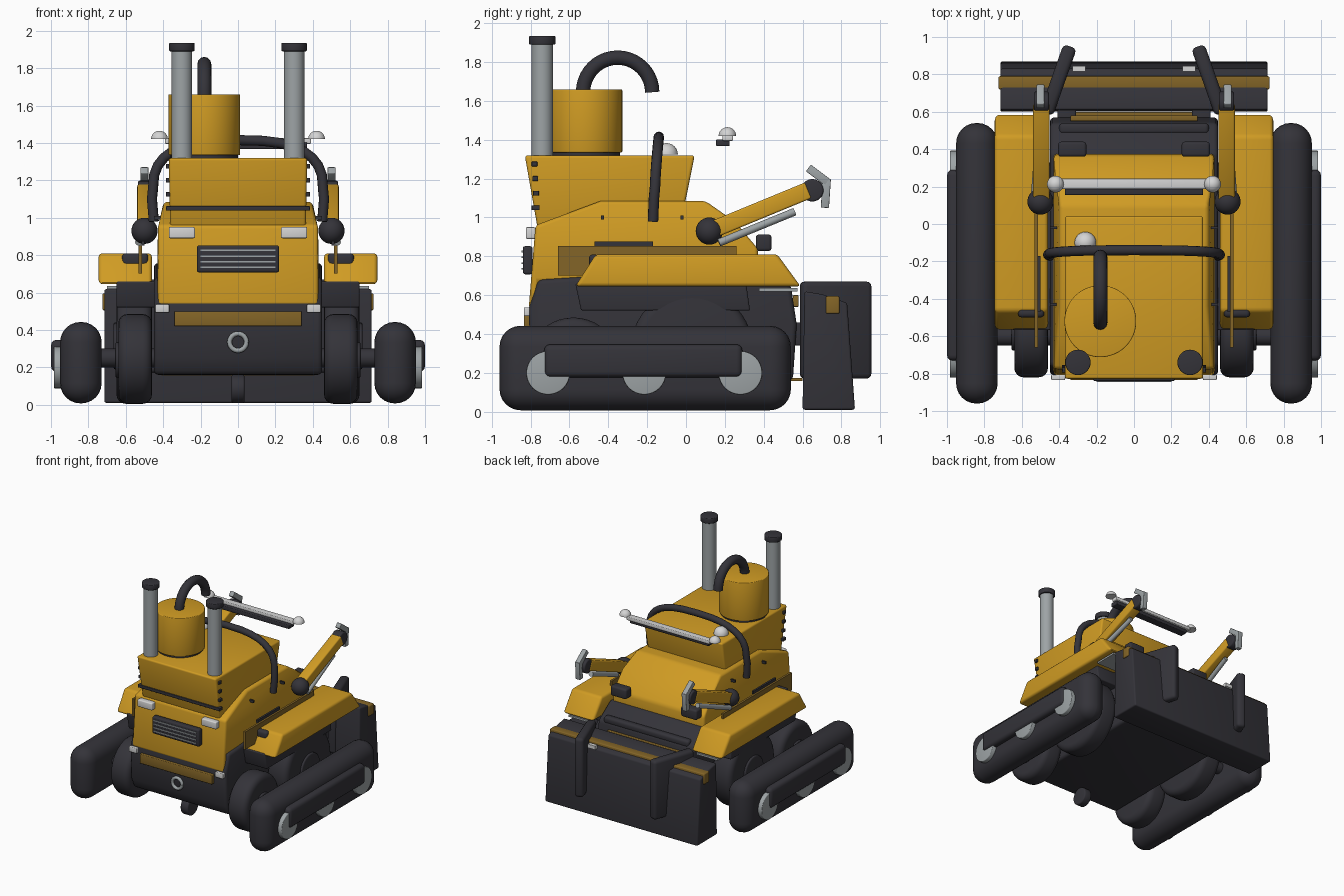
import bpy, bmesh, math
from mathutils import Vector, Matrix

cube = bpy.data.objects.get("Cube")
if cube:
    bpy.data.objects.remove(cube, do_unlink=True)


def material(name, rgb):
    m = bpy.data.materials.new(name)
    m.use_nodes = True
    m.diffuse_color = (*rgb, 1)
    m.node_tree.nodes["Principled BSDF"].inputs["Base Color"].default_value = (*rgb, 1)
    return m


YELLOW = material("yellow paint", (0.63, 0.33, 0.017))
OLIVE = material("dull ochre", (0.23, 0.13, 0.02))
DARK = material("charcoal", (0.034, 0.033, 0.041))
GREY = material("steel grey", (0.34, 0.37, 0.38))
PALE = material("pale grey", (0.66, 0.66, 0.66))


def finish(name, bm, mat, bevel=0, segments=3):
    """Round the sharp edges, then make a smooth-shaded object."""
    bmesh.ops.recalc_face_normals(bm, faces=bm.faces)
    if bevel:
        sharp = [e for e in bm.edges if e.calc_face_angle(0) > 0.45]
        bmesh.ops.bevel(bm, geom=sharp, offset=bevel, segments=segments,
                        profile=0.5, affect='EDGES', clamp_overlap=True)
    me = bpy.data.meshes.new(name)
    bm.to_mesh(me)
    bm.free()
    me.materials.append(mat)
    me.polygons.foreach_set("use_smooth", [True] * len(me.polygons))
    me.set_sharp_from_angle(angle=math.radians(35))
    ob = bpy.data.objects.new(name, me)
    bpy.context.collection.objects.link(ob)
    return ob


def box(name, centre, size, mat, bevel=0, segments=3, turn=0):
    bm = bmesh.new()
    m = Matrix.Translation(centre) @ Matrix.Rotation(turn, 4, 'Z') @ Matrix.Diagonal((*size, 1))
    bmesh.ops.create_cube(bm, size=1, matrix=m)
    return finish(name, bm, mat, bevel, segments)


def slab(name, outline, x0, x1, mat, bevel=0, taper=None):
    """Side outline (y, z) extruded in x; taper scales x as a function of z."""
    bm = bmesh.new()
    face = bm.faces.new([bm.verts.new((x0, y, z)) for y, z in outline])
    new = bmesh.ops.extrude_face_region(bm, geom=[face])["geom"]
    for v in new:
        if isinstance(v, bmesh.types.BMVert):
            v.co.x = x1
    if taper:
        for v in bm.verts:
            v.co.x *= taper(v.co.z)
    return finish(name, bm, mat, bevel)


def rod(name, a, b, r, mat, sides=32, bevel=0, segments=3):
    a, b = Vector(a), Vector(b)
    d = b - a
    bm = bmesh.new()
    m = (Matrix.Translation((a + b) / 2) @ d.to_track_quat('Z', 'Y').to_matrix().to_4x4()
         @ Matrix.Rotation(math.pi / 4, 4, 'Z'))
    bmesh.ops.create_cone(bm, cap_ends=True, segments=sides, radius1=r, radius2=r,
                          depth=d.length, matrix=m)
    return finish(name, bm, mat, bevel, segments)


def ball(name, centre, r, mat, half=False):
    bm = bmesh.new()
    bmesh.ops.create_uvsphere(bm, u_segments=24, v_segments=16, radius=r)
    if half:
        bmesh.ops.bisect_plane(bm, geom=bm.verts[:] + bm.edges[:] + bm.faces[:], dist=1e-4,
                               plane_co=(0, 0, 0), plane_no=(0, 0, -1), clear_outer=True)
        bmesh.ops.holes_fill(bm, edges=[e for e in bm.edges if e.is_boundary])
    bmesh.ops.translate(bm, verts=bm.verts, vec=centre)
    return finish(name, bm, mat)


def tube(name, points, r, mat):
    cu = bpy.data.curves.new(name, 'CURVE')
    cu.dimensions = '3D'
    cu.bevel_depth, cu.bevel_resolution, cu.use_fill_caps = r, 4, True
    sp = cu.splines.new('POLY')
    sp.points.add(len(points) - 1)
    for p, co in zip(sp.points, points):
        p.co = (*co, 1)
    tmp = bpy.data.objects.new(name + " path", cu)
    bpy.context.collection.objects.link(tmp)
    me = bpy.data.meshes.new_from_object(tmp.evaluated_get(bpy.context.evaluated_depsgraph_get()))
    bpy.data.objects.remove(tmp, do_unlink=True)
    bm = bmesh.new()
    bm.from_mesh(me)
    bpy.data.meshes.remove(me)
    return finish(name, bm, mat)


# Chassis and yellow hull
slab("chassis", [(-.81, .53), (-.76, .68), (.38, .76), (.54, .65), (.57, .45), (.55, .16),
                 (-.76, .16), (-.8, .25)], -.45, .45, DARK, .025)
slab("hull", [(-.81, .53), (-.775, .96), (-.44, 1.085), (.1, 1.085), (.25, .98), (.37, .84),
              (.38, .67), (-.76, .67), (-.76, .53)], -.43, .43, YELLOW, .02,
     lambda z: .92 if z > 1.05 else 1)
box("front_hood_edge", (0, .51, .66), (.8, .06, .06), DARK, .02)
box("front_hood_stripe", (0, .565, .57), (.68, .03, .06), OLIVE, .005)
box("front_lower_strip", (0, .57, .165), (.82, .06, .015), OLIVE)
rod("rear_caster", (-.035, -.65, .085), (.035, -.65, .085), .075, DARK, bevel=.01)

# Engine housing
slab("engine_housing", [(-.83, 1.32), (-.765, .95), (-.03, .95), (.045, 1.32)],
     -.37, .37, YELLOW, .015, lambda z: .98 if z < 1 else 1)
box("housing_band", (0, -.785, 1.05), (.77, .02, .025), DARK, .004)
rod("air_filter", (-.18, -.52, 1.335), (-.18, -.52, 1.66), .192, YELLOW, 48, .006)
rod("air_filter_base", (-.18, -.52, 1.31), (-.18, -.52, 1.34), .18, DARK, 48)
arc = [math.pi * i / 20 for i in range(21)]
tube("intake_pipe", [(-.18, -.53, 1.6)] + [(-.18, -.352 - .178 * math.cos(t), 1.645 + .178 * math.sin(t))
                                           for t in arc], .037, DARK)
ball("beacon", (-.26, -.1, 1.325), .058, PALE, True)

# Roll bar, a flattened arch
arch = [(-.45, -.17, .98), (-.46, -.165, 1.1)]
for i in range(17):
    t = math.pi * (1 - i / 16)
    c, s = math.cos(t), math.sin(t)
    arch.append((.455 * math.copysign(abs(c) ** .75, c), -.16 + .02 * s, 1.15 + .265 * abs(s) ** .75))
tube("roll_bar", arch + [(.46, -.165, 1.1), (.45, -.17, .98)], .027, DARK)

# Light bar
box("light_bar", (0, .215, 1.41), (.78, .055, .03), PALE, .006)
box("light_bar_lamps", (0, .19, 1.385), (.74, .07, .035), DARK, .006)

# Rear fittings
box("rear_grille", (0, -.815, .78), (.44, .05, .145), DARK, .012)
for i in range(4):
    box("grille_slat", (0, -.842, .735 + i * .03), (.4, .008, .008), GREY)
box("rear_stripe", (0, -.815, .46), (.68, .04, .08), OLIVE, .006)
ring = [(.045 * math.cos(2 * math.pi * i / 32), -.815, .335 + .045 * math.sin(2 * math.pi * i / 32))
        for i in range(33)]
tube("tow_ring", ring, .013, GREY)

# Blade
slab("blade", [(.6, .01), (.61, .62), (.7, .605), (.83, .56), (.87, .01)], -.715, .715, DARK, .012)
box("blade_stripe", (0, .755, .55), (1.45, .07, .09), OLIVE, .008)

for side, s in (("left", 1), ("right", -1)):
    def sx(x, y, z):
        return (s * x, y, z)

    # Outer track with road wheels and skid
    box(side + "_track", sx(.84, -.21, .225), (.222, 1.5, .435), DARK, .108, 6)
    for y in (-.71, -.215, .28):
        rod(side + "_road_wheel", sx(.85, y, .2), sx(.985, y, .2), .112, GREY, bevel=.006)
    box(side + "_track_skid", sx(.95, -.22, .262), (.1, 1.02, .17), DARK, .03)
    for y in (-.6, .2):
        rod(side + "_track_axle", sx(.45, y, .25), sx(.8, y, .25), .05, DARK)

    # Inner wheels
    for label, y, r, x in (("rear", -.58, .24, .64), ("front", .03, .315, .65)):
        rod(side + "_" + label + "_wheel", sx(.46, y, r + .005), sx(x, y, r + .005), r, DARK, 40, .05, 4)
        rod(side + "_" + label + "_hub", sx(x - .02, y, r), sx(x + .015, y, r), r * .4, DARK, 24, .01)

    # Fender, skirt and side plates
    slab(side + "_skirt", [(-.54, .52), (-.57, .66), (.31, .66), (.33, .52)], s * .43, s * .65, DARK, .01)
    slab(side + "_fender", [(-.57, .645), (-.465, .81), (.47, .81), (.59, .645)],
         s * .46, s * .745, YELLOW, .02)
    box(side + "_fender_lip", sx(.6, .475, .628), (.2, .2, .016), GREY)
    box(side + "_fender_vent", sx(.55, -.475, .775), (.14, .05, .07), DARK, .02)
    box(side + "_side_plate", sx(.522, -.2, .777), (.018, .92, .15), OLIVE)
    box(side + "_side_strip", sx(.507, -.32, .863), (.016, .3, .025), DARK)
    for y in (-.02, -.43):
        box(side + "_grab_handle", sx(.425, y, 1.0), (.05, .015, .02), DARK)

    # Lifting arm
    rod(side + "_arm", sx(.495, .12, .93), sx(.495, .63, 1.14), .062, YELLOW, 4, .01)
    ball(side + "_arm_joint", sx(.5, .12, .93), .07, DARK)
    rod(side + "_arm_wrist", sx(.455, .65, 1.14), sx(.535, .65, 1.14), .058, DARK, 24, .01)
    rod(side + "_arm_piston", sx(.53, .17, .87), sx(.5, .56, 1.03), .02, GREY, 16)
    rod(side + "_claw_top", sx(.5, .63, 1.255), sx(.5, .73, 1.18), .03, GREY, 4, .005)
    rod(side + "_claw_tip", sx(.5, .725, 1.2), sx(.5, .715, 1.05), .03, GREY, 4, .005)
    rod(side + "_claw_link", sx(.5, .65, 1.14), sx(.5, .72, 1.18), .025, GREY, 4)

    # Blade prong, angled inwards, with a small tooth
    box(side + "_prong", sx(.405, .77, .42), (.075, .38, .5), DARK, .025, 3, s * .34)
    rod(side + "_prong_tooth", sx(.26, .83, .575), sx(.33, .83, .575), .022, PALE, 4)
    box(side + "_push_beam", sx(.36, .57, .4), (.1, .14, .12), DARK, .01)

    # Exhaust stack
    rod(side + "_exhaust", sx(.3, -.74, 1.3), sx(.3, -.74, 1.9), .055, GREY)
    rod(side + "_exhaust_cap", sx(.3, -.74, 1.89), sx(.3, -.74, 1.935), .068, DARK, bevel=.006)
    for i in range(4):
        box(side + "_housing_bolt", sx(.365, -.78 + .004 * i, 1.275 - i * .075), (.04, .03, .025), DARK, .004)

    # Lamps
    ball(side + "_bar_lamp", sx(.42, .213, 1.42), .045, PALE, True)
    box(side + "_front_lamp", sx(.33, .4, .87), (.15, .08, .085), DARK, .015)
    box(side + "_rear_lamp", sx(.3, -.8, .92), (.14, .05, .06), PALE, .008)
    box(side + "_low_rear_lamp", sx(.405, -.82, .515), (.075, .03, .045), PALE, .006)
